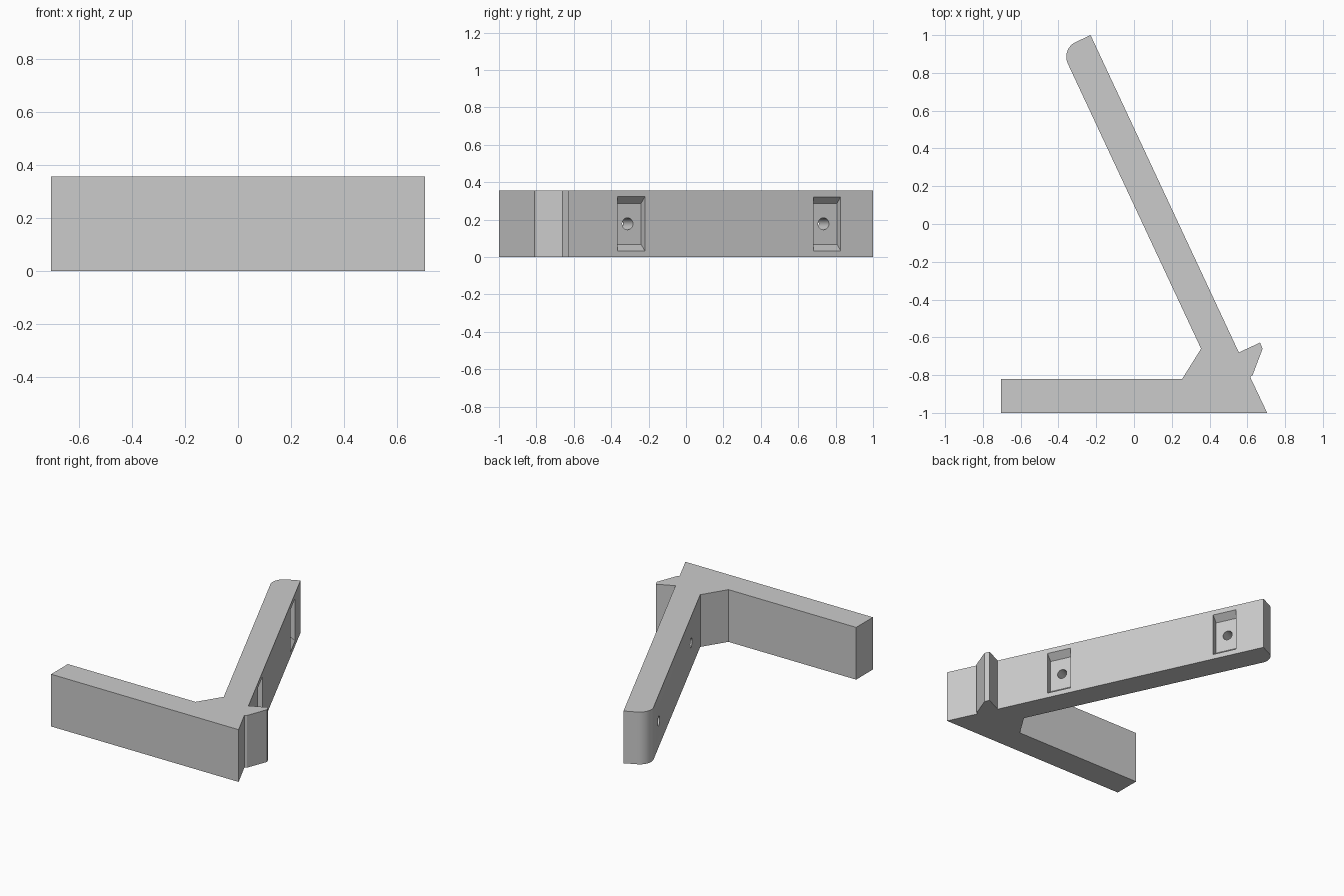
import bpy, bmesh
from math import radians, tan, sin, cos
from mathutils import Matrix, Vector

cube = bpy.data.objects.get("Cube")
if cube:
    bpy.data.objects.remove(cube, do_unlink=True)

HEIGHT = 0.355
LEAN = radians(25)          # angle of the long arm
FACE = Vector((0.555, -0.68))  # foot of the arm's outer face

grey = bpy.data.materials.new("plain grey")
grey.use_nodes = True
colour = (0.6, 0.6, 0.6, 1)
grey.diffuse_color = colour
grey.node_tree.nodes["Principled BSDF"].inputs["Base Color"].default_value = colour


def prism(name, rings):
    """Closed solid from two matching rings of points."""
    bm = bmesh.new()
    low, high = [[bm.verts.new(p) for p in ring] for ring in rings]
    n = len(low)
    bm.faces.new(low[::-1])
    bm.faces.new(high)
    for i in range(n):
        j = (i + 1) % n
        bm.faces.new((low[i], low[j], high[j], high[i]))
    bmesh.ops.recalc_face_normals(bm, faces=bm.faces)
    mesh = bpy.data.meshes.new(name)
    bm.to_mesh(mesh)
    bm.free()
    mesh.materials.append(grey)
    obj = bpy.data.objects.new(name, mesh)
    bpy.context.collection.objects.link(obj)
    return obj


def cut(target, cutter):
    mod = target.modifiers.new("cut", 'BOOLEAN')
    mod.operation = 'DIFFERENCE'
    mod.solver = 'EXACT'
    mod.object = cutter
    bpy.context.view_layer.objects.active = target
    bpy.ops.object.modifier_apply(modifier=mod.name)
    bpy.data.objects.remove(cutter, do_unlink=True)


# Bracket outline: base bar, hooked nub, long arm with one rounded end corner
RADIUS = 0.086
normal = Vector((cos(LEAN), sin(LEAN)))
along = Vector((-sin(LEAN), cos(LEAN)))
tip = Vector((-0.23, 1.0))
centre = tip - normal * 0.087 - along * RADIUS
arc = []
for i in range(13):
    a = radians(90 * i / 12)
    arc.append(centre + along * RADIUS * cos(a) - normal * RADIUS * sin(a))
outline = [(-0.705, -1), (0.705, -1), (0.615, -0.81), (0.628, -0.8),
           (0.681, -0.66), (0.667, -0.628), FACE, tip, *arc,
           (0.355, -0.66), (0.255, -0.82), (-0.705, -0.82)]
bracket = prism("angled_bracket", [[(p[0], p[1], z) for p in outline]
                                   for z in (0, HEIGHT)])

# Tapered pockets with screw holes in the arm's outer face
DEPTH, OVER, HALF_WIDTH = 0.047, 0.02, 0.08
for y in (-0.2925, 0.755):
    x = FACE.x - (y - FACE.y) * tan(LEAN)
    place = Matrix.Translation((x, y, HEIGHT / 2)) @ Matrix.Rotation(LEAN, 4, 'Z')

    rings = []
    for d in (-DEPTH, OVER):
        h = 0.145 + d * 0.75
        rings.append([place @ Vector((d, sy * HALF_WIDTH, sz * h))
                      for sy, sz in ((-1, -1), (1, -1), (1, 1), (-1, 1))])
    cut(bracket, prism("pocket_cutter", rings))

    rings = [[place @ Vector((d, 0.032 * cos(radians(a)), 0.032 * sin(radians(a))))
              for a in range(0, 360, 15)] for d in (-0.3, -0.02)]
    cut(bracket, prism("hole_cutter", rings))

# Smooth the round corner and holes, keep the edges crisp
bpy.ops.object.select_all(action='DESELECT')
bracket.select_set(True)
bpy.context.view_layer.objects.active = bracket
bpy.ops.object.shade_smooth_by_angle(angle=radians(20))
